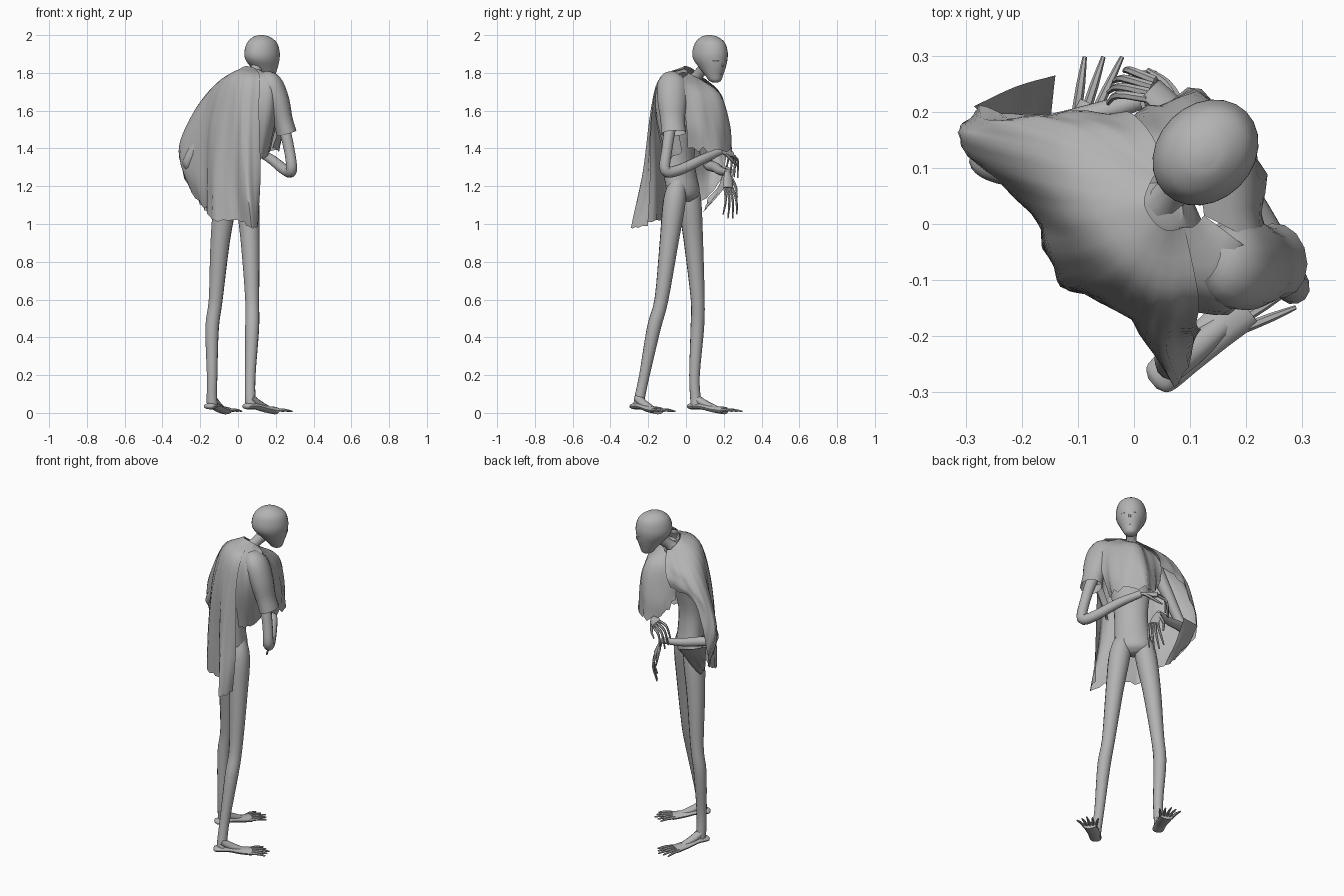
import bpy, math
from mathutils import Vector as V

cube = bpy.data.objects.get("Cube")
if cube:
    bpy.data.objects.remove(cube)

grey = bpy.data.materials.new("plain_grey")
grey.use_nodes = True
GREY = (0.45, 0.45, 0.45, 1)
grey.diffuse_color = GREY
grey.node_tree.nodes["Principled BSDF"].inputs["Base Color"].default_value = GREY

# The figure faces diagonally: FWD is forward, SIDE is its left hand
FWD, SIDE, UP = V((1, 1, 0)).normalized(), V((-1, 1, 0)).normalized(), V((0, 0, 1))


def place(u, w, z):
    return FWD * u + SIDE * w + UP * z


def finish(name, verts, faces, angle=50):
    mesh = bpy.data.meshes.new(name)
    mesh.from_pydata(verts, [], faces)
    mesh.materials.append(grey)
    obj = bpy.data.objects.new(name, mesh)
    bpy.context.collection.objects.link(obj)
    bpy.ops.object.select_all(action='DESELECT')
    obj.select_set(True)
    bpy.context.view_layer.objects.active = obj
    bpy.ops.object.shade_smooth_by_angle(angle=math.radians(angle))
    return obj


def spline(points, steps):
    """Catmull-Rom curve through points of any dimension."""
    p = [V(q) for q in points]
    p = [p[0] * 2 - p[1]] + p + [p[-1] * 2 - p[-2]]
    out = []
    for i in range(1, len(p) - 2):
        a, b, c, d = p[i - 1:i + 3]
        for k in range(steps):
            t = k / steps
            out.append((b * 2 + (c - a) * t + (a * 2 - b * 5 + c * 4 - d) * t * t
                        + (b * 3 - a - c * 3 + d) * t ** 3) / 2)
    return out + [p[-2]]


def skin(name, rings, caps=True):
    n, verts, faces = len(rings[0]), [v for r in rings for v in r], []
    for i in range(len(rings) - 1):
        for k in range(n):
            a, b = i * n + k, i * n + (k + 1) % n
            faces.append((a, b, b + n, a + n))
    if caps:
        faces += [tuple(reversed(range(n))), tuple(range(len(verts) - n, len(verts)))]
    return finish(name, verts, faces)


def tube(name, points, sides=10, steps=4, squash=1.0, flat=UP, caps=True):
    """Round limb along (x, y, z, radius); squash flattens it along one axis."""
    path, rings, m = spline(points, steps), [], flat
    for i, q in enumerate(path):
        a, b = path[max(i - 1, 0)].to_3d(), path[min(i + 1, len(path) - 1)].to_3d()
        d = (b - a).normalized()
        m = (m - d * m.dot(d)).normalized()
        s = d.cross(m)
        r = max(q[3], 0.002)
        rings.append([q.to_3d() + s * r * math.cos(t) + m * r * squash * math.sin(t)
                      for t in (math.tau * k / sides for k in range(sides))])
    return skin(name, rings, caps)


def ovals(name, rows, sides=20, steps=4):
    """Horizontal ovals: forward, sideways, height, depth radius, width radius."""
    rings = []
    for q in spline(rows, steps):
        rings.append([place(q[0] + q[3] * math.cos(t), q[1] + q[4] * math.sin(t), q[2])
                      for t in (math.tau * k / sides for k in range(sides))])
    return skin(name, rings)


def cloth(name, columns, steps=5, ripple=0.006, ragged=0.005):
    """Draped sheet through hanging columns, with folds and a torn hem."""
    cols = [spline(c, steps) for c in columns]
    rows = [spline([c[i] for c in cols], steps) for i in range(len(cols[0]))]
    m, verts, faces = len(rows[0]), [], []
    for i, row in enumerate(rows):
        low = i / (len(rows) - 1)
        for j, q in enumerate(row):
            out = V((q.x, q.y, 0)).normalized()
            fold = math.sin(j * 1.9 + low * 4) + 0.5 * math.sin(j * 0.8 - low * 9)
            q = q + out * ripple * fold * low
            if i == len(rows) - 1:
                q.z += ragged * math.sin(j * 2.6)
            verts.append(q)
    for i in range(len(rows) - 1):
        for j in range(m - 1):
            a = i * m + j
            faces.append((a, a + 1, a + m + 1, a + m))
    return finish(name, verts, faces, 70)


# Body
ovals("torso", [(-.015, 0, 1.12, .03, .04), (-.015, 0, 1.145, .06, .085),
                (-.02, -.005, 1.19, .072, .103), (-.03, -.015, 1.28, .07, .097),
                (-.03, -.02, 1.4, .07, .095), (0, -.02, 1.6, .085, .12),
                (.03, -.02, 1.72, .075, .1), (.06, -.01, 1.785, .03, .045)])
tube("neck", [(.04, .03, 1.74, .05), (.07, .06, 1.785, .03), (.11, .11, 1.84, .035)])

# Head: domed skull tapering forward to a small chin
ovals("head", [(.175, 0, 2.0, .012, .012), (.177, 0, 1.99, .048, .042), (.18, 0, 1.96, .086, .072),
               (.18, 0, 1.91, .102, .085), (.183, 0, 1.87, .098, .082),
               (.197, 0, 1.83, .077, .066), (.21, 0, 1.79, .05, .048),
               (.217, 0, 1.76, .033, .032), (.219, 0, 1.748, .012, .012)], sides=24)
tube("nose", [(*place(.27, 0, 1.865), .006), (*place(.273, 0, 1.842), .009),
              (*place(.264, 0, 1.83), .004)], sides=6)
for tag, s in (("left", 1), ("right", -1)):
    for part, z in (("upper", 1.874), ("lower", 1.862)):
        tube(f"{tag}_{part}_eyelid", [(*place(.274, s * .014, z), .003),
                                      (*place(.268, s * .032, z + .002), .005),
                                      (*place(.251, s * .054, z + .002), .003)], sides=6, steps=2)
for tag, z in (("upper", 1.804), ("lower", 1.795)):
    tube(tag + "_lip", [(*place(.258 - abs(s) * .006, s * .018, z), .003 if s else .005)
                        for s in (-1, 0, 1)], sides=6, steps=3)

# Legs
tube("right_leg", [(.03, -.04, 1.25, .035), (.05, -.06, 1.13, .06), (.065, -.09, .9, .05),
                   (.075, -.13, .6, .037), (.075, -.17, .45, .037), (.065, -.22, .2, .028),
                   (.065, -.245, .08, .028), (.07, -.25, .03, .03)], sides=14, flat=FWD)
tube("left_leg", [(-.045, .015, 1.25, .035), (-.066, .02, 1.13, .06), (-.095, .04, .9, .051),
                  (-.118, .062, .6, .037), (-.137, .06, .45, .036), (-.137, .045, .2, .028),
                  (-.138, .05, .08, .028), (-.135, .055, .03, .03)], sides=14, flat=FWD)


def foot(side, heel, toe):
    heel, toe = V((*heel, 0)), V((*toe, 0))
    run = toe - heel
    across = UP.cross(run).normalized()

    def at(t, z, r):
        return (*(heel + run * t + UP * z), r)
    tube(side + "_foot", [at(-.08, .035, .012), at(-.02, .035, .032), at(.2, .035, .034),
                          at(.45, .02, .036), at(.68, .012, .04)], sides=12, squash=.5)
    tube(side + "_instep", [at(.08, .08, .026), at(.25, .05, .026), at(.5, .022, .02)], squash=.8)
    for k in range(5):
        off = (k - 2) / 2
        a = heel + run * .6 + across * off * .03
        b = heel + run * (1.03 - .1 * abs(off)) + across * off * .06
        tube(f"{side}_toe_{k + 1}", [(*(a + UP * .012), .009), (*((a + b) / 2 + UP * .016), .008),
                                     (*(b + UP * .008), .004)], sides=6, steps=2)


foot("right", (.05, -.27), (.265, -.09))
foot("left", (-.15, .03), (-.025, .29))

# Arms
tube("right_arm", [(.15, -.07, 1.73, .045), (.23, -.08, 1.55, .034), (.27, -.1, 1.4, .029),
                   (.283, -.11, 1.285, .03), (.25, -.04, 1.285, .029), (.18, .08, 1.34, .026),
                   (.1, .18, 1.385, .02)], sides=12, flat=FWD)
tube("left_arm", [(-.07, .07, 1.7, .045), (-.16, .09, 1.53, .034), (-.24, .1, 1.38, .028),
                  (-.265, .12, 1.315, .028), (-.2, .155, 1.3, .027), (-.1, .185, 1.28, .023),
                  (.01, .22, 1.275, .017)], sides=12, flat=SIDE)


def hand(side, wrist, knuckle, tip, across, bulge):
    """Thin palm with four long bent fingers and a thumb."""
    wrist, knuckle, tip, across, bulge = map(V, (wrist, knuckle, tip, across, bulge))
    across.normalize()
    normal = (knuckle - wrist).cross(across).normalized()
    tube(side + "_palm", [(*wrist, .017), (*((wrist + knuckle) / 2), .028), (*knuckle, .03)],
         squash=.45, flat=normal)
    for k in range(4):
        off = (k - 1.5) * .016
        a, b = knuckle + across * off, tip + across * off * 1.8
        b = b + (knuckle - tip) * .12 * abs(k - 1.5)
        tube(f"{side}_finger_{k + 1}", [(*a, .008), (*(a.lerp(b, .45) + bulge), .007),
                                        (*b, .004)], sides=6, steps=3, flat=normal)
    a = wrist.lerp(knuckle, .3) + across * .018
    b = knuckle.lerp(tip, .3) + across * .05
    tube(side + "_thumb", [(*a, .01), (*(a.lerp(b, .5) + across * .012), .008), (*b, .004)],
         sides=6, steps=3, flat=normal)


hand("right", (.1, .18, 1.385), (.03, .24, 1.375), (-.045, .245, 1.25), (.3, .6, -.6), (-.02, .01, .025))
hand("left", (.01, .22, 1.275), (.045, .225, 1.19), (.03, .235, 1.02), (-.5, .8, 0), (.015, .01, 0))

# Long cloak: short over the left breast, over the left arm, round the humped back
cloth("cloak", [
    [(.06, .1, 1.77), (.03, .16, 1.72), (0, .19, 1.67), (-.02, .2, 1.63), (-.03, .2, 1.6)],
    [(.04, .09, 1.775), (-.06, .165, 1.71), (-.13, .19, 1.65), (-.17, .195, 1.6), (-.19, .19, 1.55)],
    [(.03, .075, 1.79), (-.13, .15, 1.705), (-.235, .175, 1.58), (-.28, .18, 1.45), (-.285, .21, 1.31)],
    [(.02, .05, 1.81), (-.14, .085, 1.72), (-.255, .115, 1.53), (-.31, .14, 1.35), (-.24, .13, 1.16)],
    [(.02, .03, 1.825), (-.11, .01, 1.74), (-.175, .02, 1.52), (-.185, .02, 1.27), (-.17, .01, 1.08)],
    [(.035, .005, 1.835), (-.05, -.07, 1.77), (-.11, -.09, 1.55), (-.135, -.095, 1.25), (-.13, -.11, 1.02)],
    [(.055, -.01, 1.835), (.01, -.115, 1.775), (-.01, -.16, 1.58), (-.02, -.16, 1.25), (0, -.16, 1.02)],
    [(.075, -.01, 1.83), (.055, -.135, 1.775), (.045, -.185, 1.6), (.045, -.23, 1.25), (.07, -.285, .98)],
    [(.09, -.005, 1.825), (.115, -.13, 1.775), (.11, -.175, 1.6), (.12, -.19, 1.25), (.11, -.21, .99)]])

# Cloak end hanging under the left forearm
cloth("cloak_end", [
    [(-.285, .21, 1.31), (-.25, .17, 1.2), (-.22, .12, 1.14)],
    [(-.21, .245, 1.29), (-.2, .18, 1.18), (-.18, .1, 1.08)],
    [(-.14, .265, 1.28), (-.15, .18, 1.16), (-.15, .09, 1.06)]], steps=4)

# Short back panel joining the cloak to the sleeve
cloth("shoulder_panel", [
    [(.08, -.005, 1.822), (.09, -.125, 1.765), (.09, -.16, 1.58), (.09, -.12, 1.34)],
    [(.105, -.005, 1.82), (.165, -.125, 1.775), (.185, -.15, 1.63), (.14, -.08, 1.35)],
    [(.125, .015, 1.8), (.2, -.04, 1.785), (.225, -.06, 1.62), (.17, -.02, 1.38)]], steps=4)

# Loose shirt front hanging from the stooped chest
cloth("shirt_front", [
    [(.125, .015, 1.8), (.22, -.03, 1.74), (.225, .0, 1.54), (.19, .01, 1.4)],
    [(.12, .04, 1.785), (.2, .085, 1.69), (.225, .11, 1.54), (.22, .12, 1.39)],
    [(.1, .07, 1.77), (.135, .18, 1.69), (.14, .22, 1.54), (.12, .24, 1.39)],
    [(.07, .1, 1.755), (.05, .165, 1.68), (.03, .2, 1.53), (.02, .2, 1.42)],
    [(.04, .1, 1.76), (-.02, .155, 1.69), (-.05, .17, 1.61), (-.05, .17, 1.53)]],
      steps=4, ripple=.009, ragged=.014)

# Flared right sleeve and shoulder
tube("right_sleeve", [(.13, -.055, 1.775, .05), (.17, -.07, 1.74, .08), (.208, -.072, 1.65, .08),
                      (.237, -.07, 1.55, .066), (.257, -.065, 1.48, .067)],
     sides=14, squash=.8, flat=V((1, 0, .3)), caps=False)
